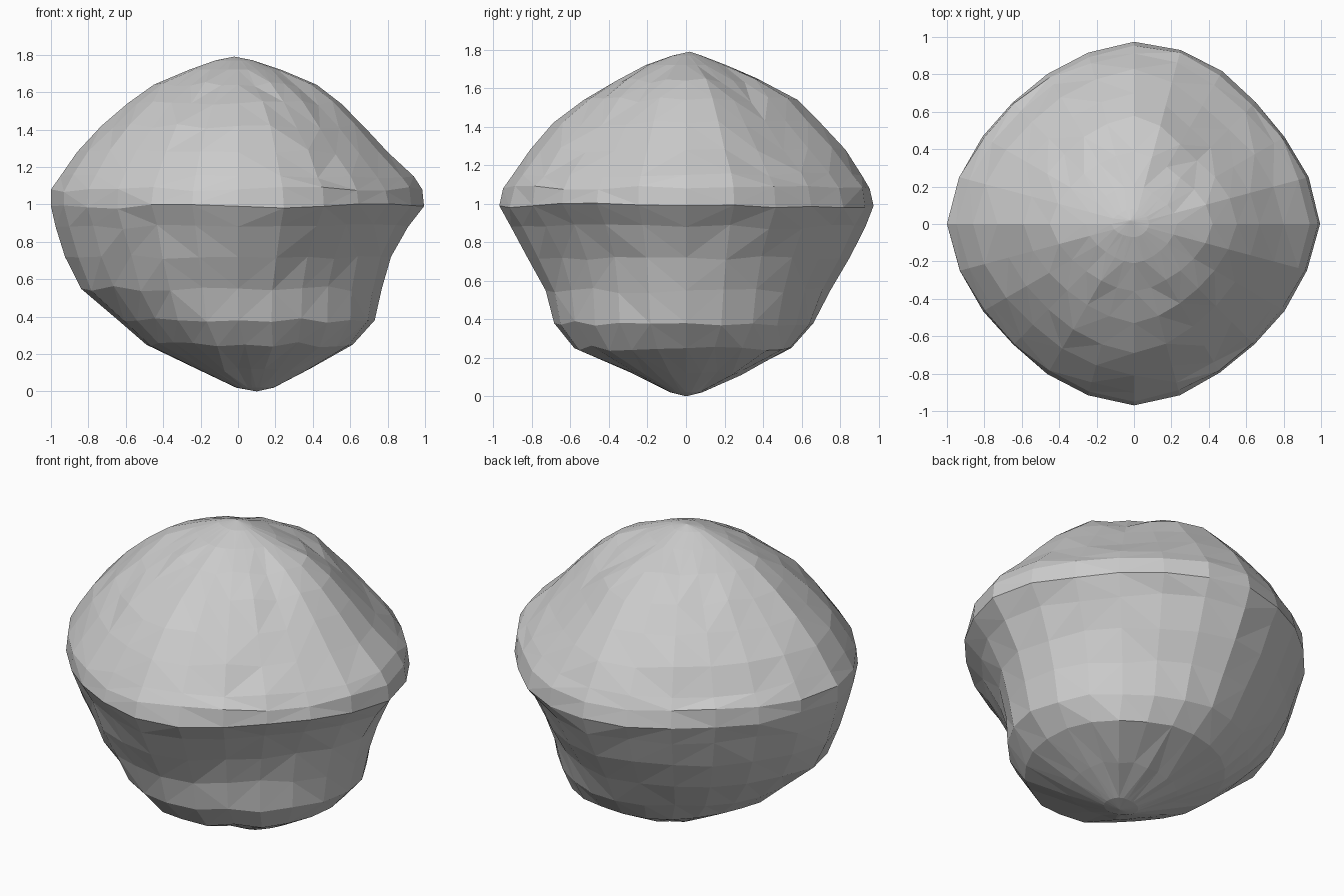
import bpy, bmesh, random
from math import cos, sin, exp, tau, degrees

random.seed(4)
SEG = 24

# Rock outline per height: z, reach to +x, +y, -x, -y, squareness of section
ROWS = [
    (0.02, 0.19, 0.08, 0.01, 0.08, 2.0),
    (0.12, 0.38, 0.28, 0.22, 0.28, 2.0),
    (0.25, 0.61, 0.54, 0.49, 0.58, 1.9),
    (0.38, 0.73, 0.66, 0.64, 0.685, 1.78),
    (0.55, 0.77, 0.75, 0.84, 0.73, 1.7),
    (0.72, 0.82, 0.85, 0.925, 0.825, 1.66),
    (0.88, 0.91, 0.93, 0.975, 0.91, 1.63),
    (0.99, 0.995, 0.97, 1.00, 0.97, 1.66),
    (1.08, 0.985, 0.95, 1.00, 0.95, 1.65),
    (1.15, 0.94, 0.91, 0.95, 0.90, 1.63),
    (1.28, 0.80, 0.83, 0.86, 0.81, 1.6),
    (1.42, 0.67, 0.70, 0.73, 0.69, 1.57),
    (1.54, 0.55, 0.58, 0.59, 0.53, 1.55),
    (1.64, 0.42, 0.39, 0.45, 0.36, 1.55),
    (1.72, 0.23, 0.21, 0.26, 0.21, 1.6),
    (1.77, 0.08, 0.08, 0.12, 0.07, 1.8),
]

# Hollows (positive) and bulges (negative):
# angle, height, depth, angular spread, height spread
DENTS = [
    (52, 1.42, 0.05, 20, 0.22),
    (-45, 0.70, 0.045, 25, 0.20),
    (48, 0.20, -0.05, 30, 0.15),
    (68, 1.02, -0.03, 16, 0.15),
]


def rock_point(row, i):
    z, e, n, w, s, p = row
    t = tau * i / SEG
    c, d = cos(t), sin(t)
    cx = 0.1 * max(0, 1 - z / 0.4)
    a = e - cx if c > 0 else w + cx
    b = n if d > 0 else s
    r = ((abs(c) / a) ** p + (abs(d) / b) ** p) ** (-1 / p)
    for ang, dz, depth, sa, sz in DENTS:
        da = (degrees(t) - ang + 180) % 360 - 180
        r -= depth * exp(-(da / sa) ** 2 - ((z - dz) / sz) ** 2)
    # keep the four main ridges true, roughen the faces between
    if i % (SEG // 4):
        r *= 1 + random.uniform(-0.006, 0.006)
        if 0.1 < z < 1.7:
            z += random.uniform(-0.014, 0.014)
    return (cx + r * c, r * d, z)


# Loft the rings and close them with a point at each end
bm = bmesh.new()
rings = [[bm.verts.new(rock_point(row, i)) for i in range(SEG)] for row in ROWS]
for lo, hi in zip(rings, rings[1:]):
    for i in range(SEG):
        j = (i + 1) % SEG
        bm.faces.new((lo[i], lo[j], hi[j], hi[i]))
bottom = bm.verts.new((0.1, 0, 0))
top = bm.verts.new((-0.02, 0.02, 1.79))
for i in range(SEG):
    j = (i + 1) % SEG
    bm.faces.new((bottom, rings[0][j], rings[0][i]))
    bm.faces.new((top, rings[-1][i], rings[-1][j]))
bmesh.ops.triangulate(bm, faces=bm.faces[:], quad_method='SHORT_EDGE')
bmesh.ops.recalc_face_normals(bm, faces=bm.faces[:])

mesh = bpy.data.meshes.new("rock")
bm.to_mesh(mesh)
bm.free()
bpy.context.collection.objects.link(bpy.data.objects.new("rock", mesh))
